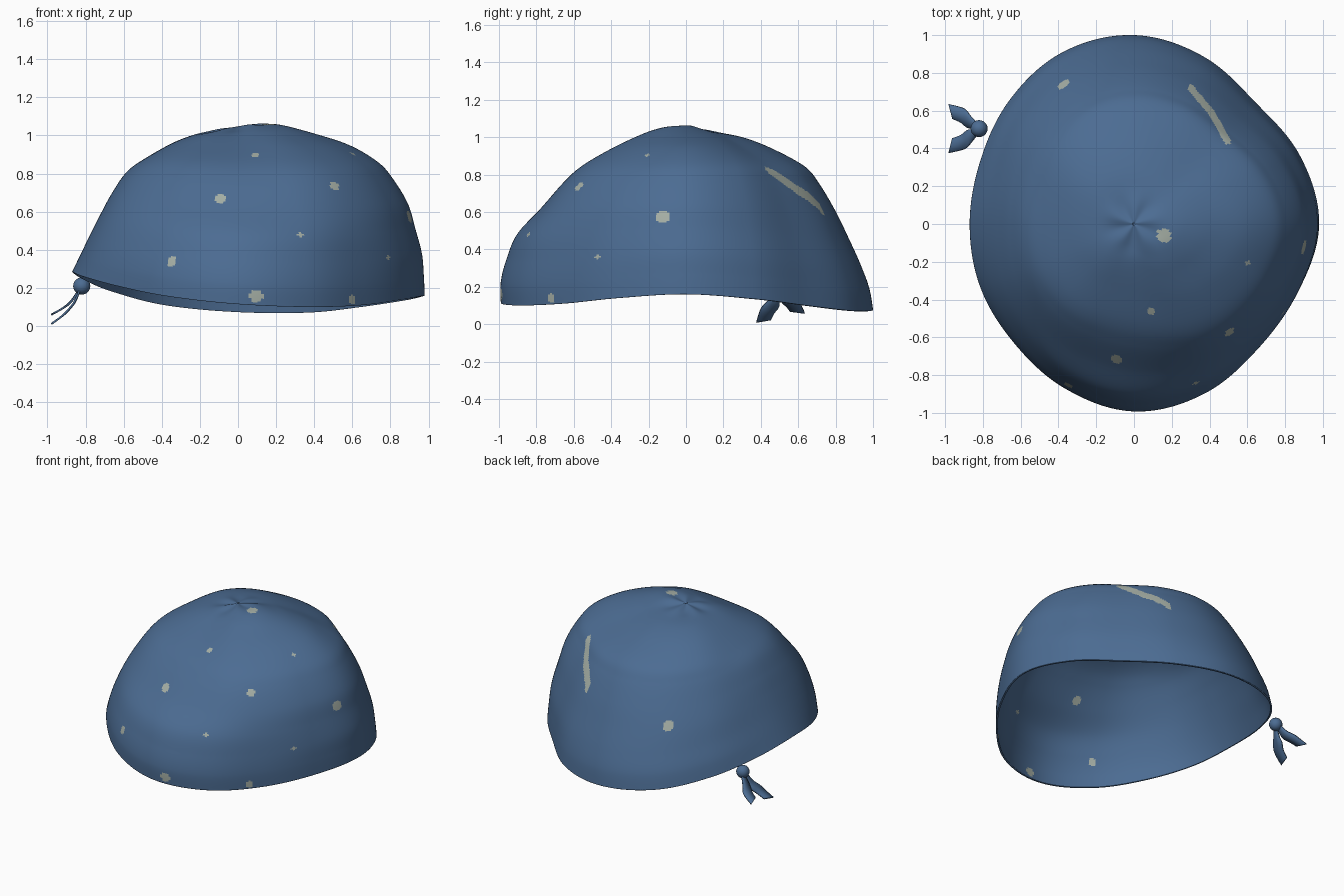
import bpy, bmesh, math
from mathutils import Vector

cube = bpy.data.objects.get("Cube")
if cube:
    bpy.data.objects.remove(cube, do_unlink=True)


def material(name, rgb):
    m = bpy.data.materials.new(name)
    m.use_nodes = True
    m.diffuse_color = (*rgb, 1)
    m.node_tree.nodes["Principled BSDF"].inputs["Base Color"].default_value = (*rgb, 1)
    return m


BLUE = material("denim_blue", (0.072, 0.15, 0.29))
PALE = material("pale_grey", (0.38, 0.43, 0.38))


def make_object(name, bm, mats):
    bmesh.ops.recalc_face_normals(bm, faces=bm.faces)
    mesh = bpy.data.meshes.new(name)
    bm.to_mesh(mesh)
    bm.free()
    for m in mats:
        mesh.materials.append(m)
    mesh.shade_smooth()
    ob = bpy.data.objects.new(name, mesh)
    bpy.context.collection.objects.link(ob)
    return ob


def spline(values, t, loop=False):
    """Smooth curve through evenly spaced values."""
    n = len(values)
    i = math.floor(t) if loop else min(math.floor(t), n - 2)
    f = t - i
    pick = (lambda k: values[k % n]) if loop else (lambda k: values[max(0, min(n - 1, k))])
    a, b, c, d = (pick(i + k) for k in (-1, 0, 1, 2))
    return b + 0.5 * f * (c - a + f * (2 * a - 5 * b + 4 * c - d + f * (3 * (b - c) + d - a)))


# Rim outline and rim height, counter-clockwise from +x
RIM_R = [.98, .95, .91, .96, 1, .985, .93, .88, .87, .88, .895, .945, .99, .97, .93, .94]
RIM_Z = [.16, .135, .10, .072, .075, .11, .18, .245, .285, .26, .21, .155, .115, .10, .11, .14]
# Height fractions, and radius fractions at every eighth turn from +x
LEVEL = [0, .12, .25, .4, .55, .7, .8, .9, .96, .985, 1]
SIDES = [
    [1, .995, .985, .95, .91, .83, .75, .60, .43, .27, 0],
    [1, .985, .96, .91, .85, .77, .69, .49, .33, .20, 0],
    [1, .98, .935, .87, .80, .715, .635, .46, .31, .18, 0],
    [1, .97, .92, .86, .785, .70, .62, .47, .32, .18, 0],
    [1, .95, .895, .83, .76, .67, .55, .39, .25, .13, 0],
    [1, .985, .95, .89, .80, .69, .58, .39, .25, .13, 0],
    [1, 1, .97, .91, .78, .65, .535, .355, .22, .12, 0],
    [1, 1, .985, .955, .90, .81, .71, .53, .36, .22, 0],
]
TOP = 1.035
COLS, ROWS = 390, 150


def crown_point(theta, t):
    a = theta / math.tau
    rim_r, rim_z = spline(RIM_R, a * 16, True), spline(RIM_Z, a * 16, True)
    r = rim_r * max(spline([spline(s, t) for s in SIDES], a * 8, True), 0)
    x, y = r * math.cos(theta), r * math.sin(theta)
    z = rim_z + (TOP - rim_z) * spline(LEVEL, t)
    # soft hump and gathered creases round the crown
    z += 0.035 * math.exp(-((x - .17) ** 2 + (y + .05) ** 2) / .03)
    z += 0.006 * math.sin(5 * theta + 3 * r) * math.exp(-((r - .1) / .07) ** 2)
    return Vector((x, y, z))


# Cloth crown
bm = bmesh.new()
rings = []
for j in range(ROWS):
    t = (len(LEVEL) - 1) * j / ROWS
    rings.append([bm.verts.new(crown_point(math.tau * i / COLS, t)) for i in range(COLS)])
for low, high in zip(rings, rings[1:]):
    for i in range(COLS):
        n = (i + 1) % COLS
        bm.faces.new((low[i], low[n], high[n], high[i]))
pole = bm.verts.new((0, 0, TOP))
for i in range(COLS):
    bm.faces.new((rings[-1][i], rings[-1][(i + 1) % COLS], pole))

# Pale spots: position and radius, snapped to the cloth
SPOTS = [
    (-.37, .73, .51, .037), (.16, -.06, 1.06, .038), (.6, -.2, .9, .014),
    (.09, -.47, .91, .02), (.5, -.57, .73, .027), (-.09, -.72, .68, .032),
    (.9, -.12, .57, .035), (-.35, -.85, .34, .028), (.34, -.86, .49, .016),
    (.09, -.98, .16, .034), (.6, -.72, .135, .025), (.78, -.46, .36, .015),
]
centres = [(f, f.calc_center_median()) for f in bm.faces]
for x, y, z, radius in SPOTS:
    target = Vector((x, y, z))
    middle = min((c for _, c in centres), key=lambda c: (c - target).length_squared)
    for f, c in centres:
        if (c - middle).length < radius:
            f.material_index = 1

# Pale streak at the back
streak = [Vector(p) for p in ((.30, .72), (.41, .59), (.495, .44))]
for f, c in centres:
    p = c.to_2d()
    for a, b in zip(streak, streak[1:]):
        d = b - a
        s = max(0, min(1, (p - a).dot(d) / d.length_squared))
        if (p - a - d * s).length < .018:
            f.material_index = 1

crown = make_object("cloth_crown", bm, [BLUE, PALE])
shell = crown.modifiers.new("thickness", "SOLIDIFY")
shell.thickness = 0.012
shell.offset = -1

# Knot at the rim
bm = bmesh.new()
bmesh.ops.create_uvsphere(bm, u_segments=24, v_segments=14, radius=.045)
bmesh.ops.translate(bm, verts=bm.verts, vec=(-.82, .505, .21))
make_object("knot", bm, [BLUE])


# Tie ends: flat strips widening from the knot, edge-on to the front
def tie_end(name, path, slant):
    bm = bmesh.new()
    widths = [.014, .03, .046, .04, .036]
    steps = 16
    rows = []
    for i in range(steps + 1):
        t = i / steps * 4
        p = Vector([spline([q[k] for q in path], t) for k in range(3)])
        side = Vector((0, spline(widths, t), 0))
        lean = (Vector(path[-1]) - Vector(path[-2])).normalized() * slant * i / steps
        rows.append([bm.verts.new(p + (side + lean) * s) for s in (-1, 0, 1)])
    for a, b in zip(rows, rows[1:]):
        for k in (0, 1):
            bm.faces.new((a[k], a[k + 1], b[k + 1], b[k]))
    ob = make_object(name, bm, [BLUE])
    mod = ob.modifiers.new("thickness", "SOLIDIFY")
    mod.thickness = 0.01
    mod.offset = 0


tie_end("upper_tie_end", [(-.83, .52, .20), (-.86, .535, .15), (-.89, .56, .115),
                          (-.925, .58, .09), (-.97, .595, .065)], .012)
tie_end("lower_tie_end", [(-.83, .49, .19), (-.855, .47, .13), (-.885, .45, .09),
                          (-.92, .43, .055), (-.97, .415, .018)], -.012)
